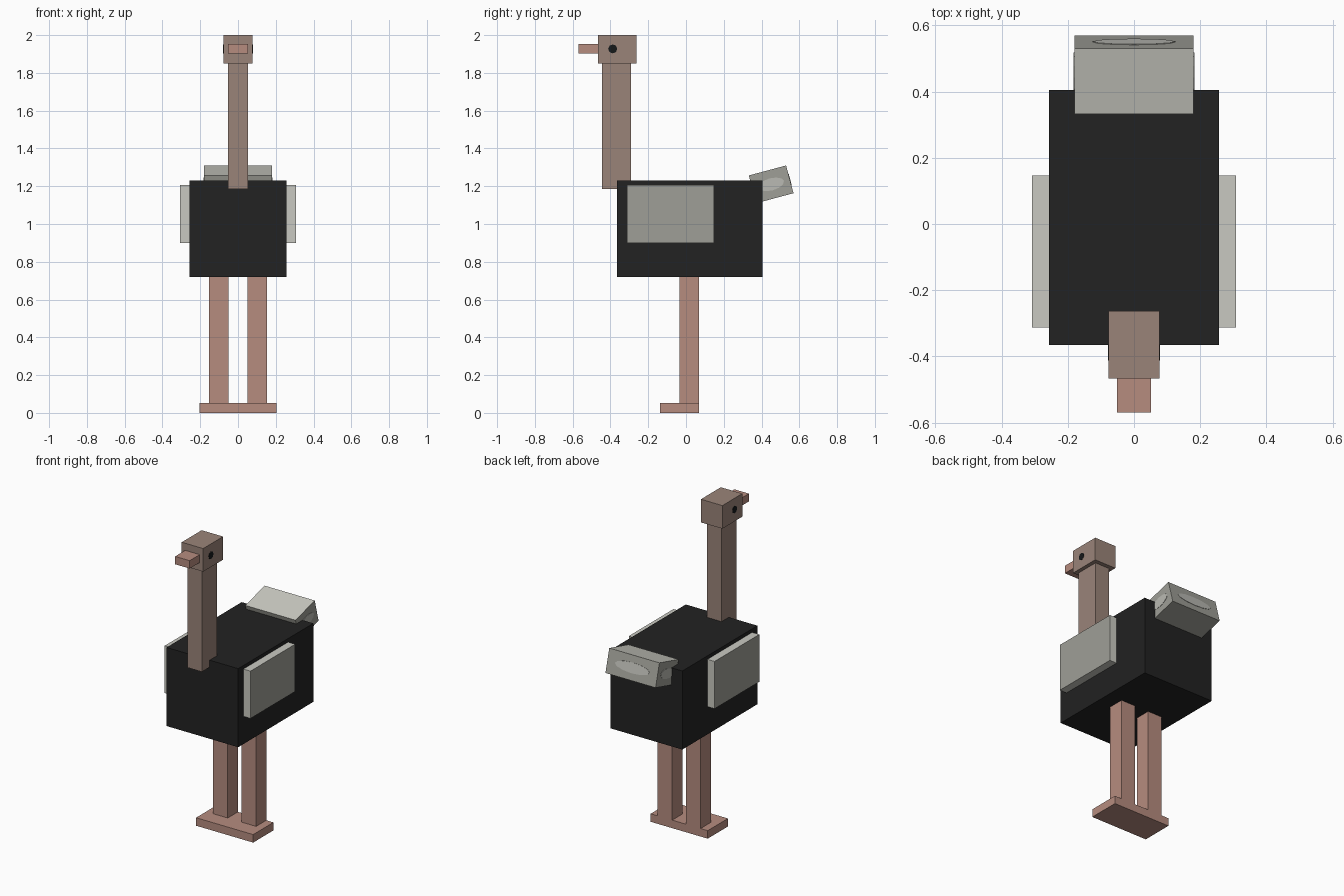
import bpy
import math
from mathutils import Matrix, Vector

cube = bpy.data.objects.get("Cube")
if cube:
    bpy.data.objects.remove(cube, do_unlink=True)


def material(name, hex_code):
    def linear(c):
        c /= 255
        return c / 12.92 if c < 0.04045 else ((c + 0.055) / 1.055) ** 2.4
    col = tuple(linear(v) for v in bytes.fromhex(hex_code)) + (1,)
    m = bpy.data.materials.new(name)
    m.use_nodes = True
    m.diffuse_color = col
    m.node_tree.nodes["Principled BSDF"].inputs["Base Color"].default_value = col
    return m


BLACK = material("black feathers", "222222")
PINK = material("pink skin", "B68C7F")
BROWN = material("brown skin", "9A8479")
LIGHT = material("light feathers", "C9C9C1")
GREY = material("grey feathers", "9F9F97")
PALE = material("pale feather patch", "BABAB3")
EYE = material("eye black", "15181A")


def box(name, x, y, z, mat):
    """Box from (low, high) ranges on each axis."""
    lo, hi = Vector((x[0], y[0], z[0])), Vector((x[1], y[1], z[1]))
    bpy.ops.mesh.primitive_cube_add(size=1)
    ob = bpy.context.object
    ob.name = name
    ob.data.transform(Matrix.Translation((lo + hi) / 2) @ Matrix.Diagonal((*(hi - lo), 1)))
    ob.data.materials.append(mat)
    return ob


def plate(name, centre, size, axis, mat, sides, tilt=Matrix()):
    """Thin oval plate facing along x or y; size is (width, height)."""
    bpy.ops.mesh.primitive_cylinder_add(vertices=sides, radius=0.5, depth=0.004)
    ob = bpy.context.object
    ob.name = name
    turn = Matrix.Rotation(math.pi / 2, 4, "X")
    if axis == "X":
        turn = Matrix.Rotation(math.pi / 2, 4, "Z") @ turn
    ob.data.transform(tilt @ Matrix.Translation(centre) @ turn
                      @ Matrix.Diagonal((size[0], size[1], 1, 1)))
    ob.data.materials.append(mat)


# Body, neck, head and beak
box("body", (-0.257, 0.257), (-0.365, 0.405), (0.72, 1.23), BLACK)
box("neck", (-0.052, 0.052), (-0.445, -0.29), (1.185, 1.85), BROWN)
box("head", (-0.077, 0.077), (-0.467, -0.263), (1.85, 2.0), BROWN)
box("beak", (-0.052, 0.052), (-0.57, -0.467), (1.903, 1.954), PINK)

# Paired parts
for side, s in (("left", 1), ("right", -1)):
    def span(a, b):
        return sorted((s * a, s * b))

    box(side + "_leg", span(0.05, 0.154), (-0.034, 0.07), (0.05, 0.72), PINK)
    box(side + "_foot", span(0, 0.205), (-0.137, 0.07), (0, 0.052), PINK)
    wing = box(side + "_wing", span(0.257, 0.308), (-0.312, 0.147), (0.9, 1.207), LIGHT)
    wing.data.materials.append(GREY)
    for f in wing.data.polygons:
        f.material_index = int(f.normal.x * s > 0.9)
    plate(side + "_eye", (s * 0.077, -0.388, 1.927), (0.048, 0.048), "X", EYE, 8)

# Raised tail: light top, grey elsewhere, pale oval patches
tilt = Matrix.Translation((0, 0.451, 1.21)) @ Matrix.Rotation(math.radians(15), 4, "X")
tail = box("tail", (-0.18, 0.18), (-0.102, 0.102), (-0.076, 0.076), GREY)
tail.data.materials.append(LIGHT)
for f in tail.data.polygons:
    f.material_index = int(f.normal.z > 0.9)
tail.data.transform(tilt)
for side, s in (("left", 1), ("right", -1)):
    plate(side + "_tail_patch", (s * 0.18, 0, 0), (0.14, 0.065), "X", PALE, 12, tilt)
plate("rear_tail_patch", (0, 0.102, 0), (0.25, 0.065), "Y", PALE, 12, tilt)
